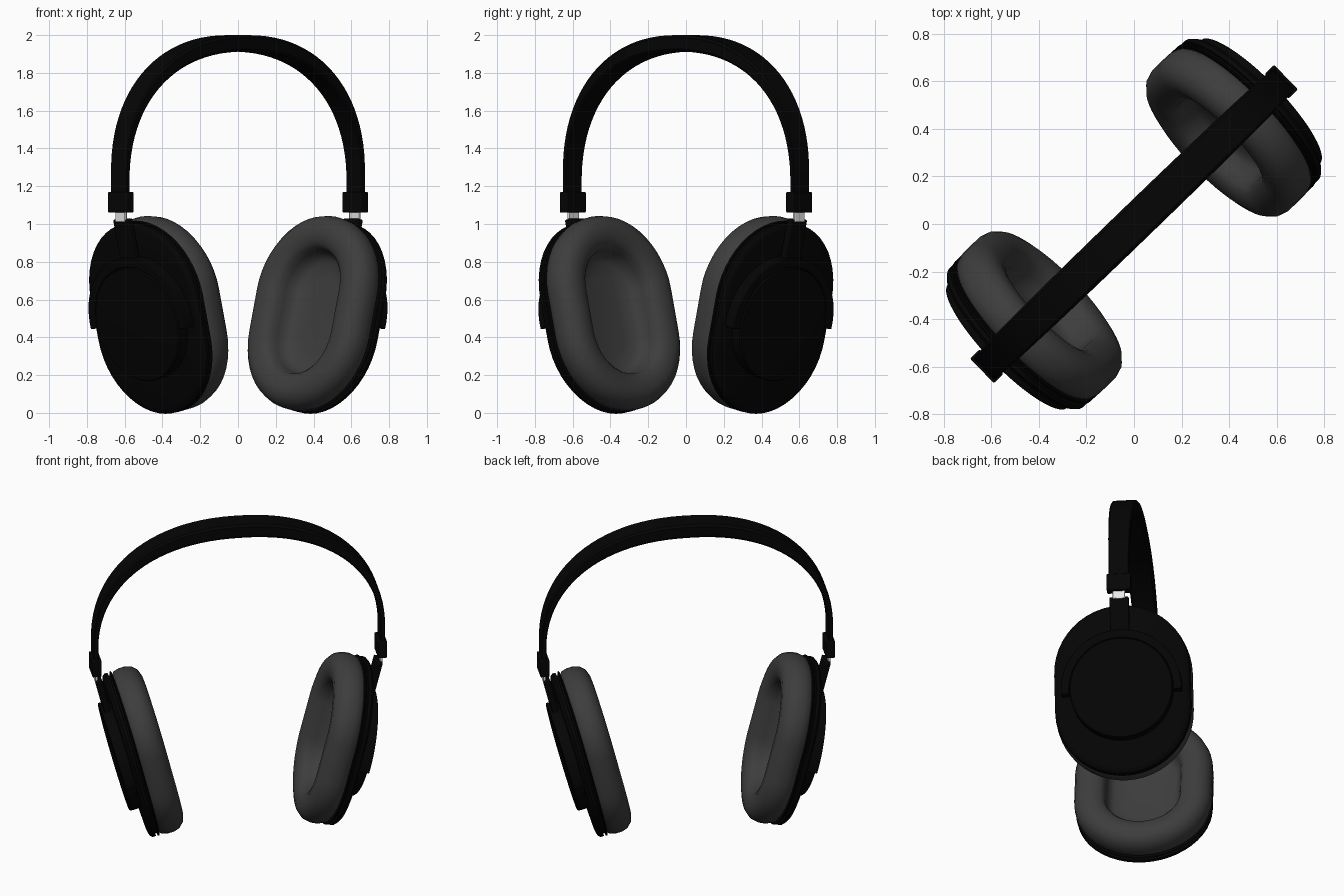
import bpy
import bmesh
from math import sin, cos, pi, radians
from mathutils import Matrix, Vector

cube = bpy.data.objects.get("Cube")
if cube:
    bpy.data.objects.remove(cube, do_unlink=True)

YAW = radians(44)        # direction of the headband in plan
LEAN = radians(14.3)     # ear cups lean inward at the bottom
CUP_S, CUP_Z = 0.704, 0.489
STRAIGHT = 0.115         # half length of the straight sides of a cup


def material(name, value, rough):
    mat = bpy.data.materials.new(name)
    mat.use_nodes = True
    color = (value, value, value, 1)
    mat.diffuse_color = color
    bsdf = mat.node_tree.nodes["Principled BSDF"]
    bsdf.inputs["Base Color"].default_value = color
    bsdf.inputs["Roughness"].default_value = rough
    return mat


black = material("black plastic", 0.0014, 0.6)
grey = material("dark grey cushion", 0.047, 0.7)
silver = material("silver metal", 0.8, 0.4)


def loft(name, rings, mat, frame, bevel=0.0, angle=35):
    """Skin a list of equal rings, cap both ends and place by frame."""
    bm = bmesh.new()
    loops = [[bm.verts.new(frame @ Vector(p)) for p in ring] for ring in rings]
    for a, b in zip(loops, loops[1:]):
        for i in range(len(a)):
            j = (i + 1) % len(a)
            bm.faces.new((a[i], a[j], b[j], b[i]))
    bm.faces.new(loops[0])
    bm.faces.new(loops[-1])
    bmesh.ops.recalc_face_normals(bm, faces=bm.faces)
    mesh = bpy.data.meshes.new(name)
    bm.to_mesh(mesh)
    bm.free()
    mesh.materials.append(mat)
    obj = bpy.data.objects.new(name, mesh)
    bpy.context.collection.objects.link(obj)
    if bevel:
        mod = obj.modifiers.new("soft edges", "BEVEL")
        mod.width = bevel
        mod.segments = 2
    bpy.ops.object.select_all(action="DESELECT")
    obj.select_set(True)
    bpy.context.view_layer.objects.active = obj
    bpy.ops.object.shade_smooth_by_angle(angle=radians(angle))
    return obj


def capsule(r, n, straight=STRAIGHT, steps=24):
    """Outline in the cup plane: x across, y up, z outward."""
    ring = []
    for k in range(2 * (steps + 1)):
        half = k // (steps + 1)
        a = pi * (k - half) / steps
        ring.append((r * cos(a), r * sin(a) + (-straight if half else straight), n))
    return ring


def box(x0, x1, y0, y1, z0, z1):
    return [[(x0, y0, z), (x1, y0, z), (x1, y1, z), (x0, y1, z)] for z in (z0, z1)]


# Headband: rounded strap, thick and wide on top, thin at the ends
def band_rings():
    path = [(0.88, 1.13), (0.88, 1.19)]
    steps = 48
    for i in range(steps + 1):
        a = pi * i / steps
        c, s = cos(a), sin(a)
        x = 0.88 * abs(c) ** 0.9 * (1 if c > 0 else -1)
        path.append((x, 1.25 + 0.75 * max(s, 0) ** 0.9))
    path += [(-0.88, 1.19), (-0.88, 1.13)]
    rings = []
    for i, (x, z) in enumerate(path):
        before, after = path[max(i - 1, 0)], path[min(i + 1, len(path) - 1)]
        d = Vector((after[0] - before[0], 0, after[1] - before[1])).normalized()
        inward = Vector((-d.z, 0, d.x))
        rise = max(0, (z - 1.25) / 0.75)
        thick = 0.027 + 0.06 * rise ** 1.5
        half = 0.06 + 0.018 * rise
        b = thick * 0.15
        section = [(b, half), (0, half - b), (0, b - half), (b, -half),
                   (thick - b, -half), (thick, b - half), (thick, half - b),
                   (thick - b, half)]
        rings.append([Vector((x, w, z)) + inward * h for h, w in section])
    return rings


loft("headband", band_rings(), black, Matrix.Rotation(YAW, 4, "Z"), angle=40)

CUSHION = [(0.38, -0.08), (0.402, -0.10), (0.412, -0.135), (0.412, -0.175),
           (0.40, -0.212), (0.37, -0.242), (0.33, -0.255), (0.285, -0.25),
           (0.25, -0.237), (0.23, -0.215), (0.22, -0.175), (0.21, -0.13),
           (0.18, -0.105), (0.10, -0.092)]
SHELL = [(0.38, -0.086), (0.405, -0.086), (0.41, -0.082), (0.405, -0.076),
         (0.388, -0.074), (0.388, -0.064), (0.406, -0.062), (0.406, -0.044),
         (0.393, -0.029), (0.37, -0.023)]
DISC = [(0.31, -0.04), (0.31, 0.037), (0.304, 0.045), (0.27, 0.046)]

for side, turn in (("left", 0), ("right", pi)):
    plan = Matrix.Rotation(YAW + turn, 4, "Z")
    # Cup frame columns: across, up along the cup, outward
    up = (sin(LEAN), 0, cos(LEAN))
    out = (cos(LEAN), 0, -sin(LEAN))
    axes = Matrix(((0, up[0], out[0]), (1, 0, 0), (0, up[2], out[2]))).to_4x4()
    cup = plan @ Matrix.Translation((CUP_S, 0, CUP_Z)) @ axes

    # Ear cup: cushion with hollow, grooved shell, round cover
    loft(side + "_cushion", [capsule(r, n) for r, n in CUSHION], grey, cup, angle=60)
    loft(side + "_shell", [capsule(r, n) for r, n in SHELL], black, cup)
    hub = cup @ Matrix.Translation((0, -0.012, 0))
    loft(side + "_cover_disc", [capsule(r, n, 0) for r, n in DISC], black, hub)

    # Yoke: half ring around the cover, with a stem up to the slider
    arc = []
    for i in range(33):
        a = radians(-4 + 188 * i / 32)
        arc.append([(r * cos(a), r * sin(a), n) for r, n in
                    ((0.312, -0.04), (0.312, 0.042), (0.362, 0.042), (0.362, -0.04))])
    loft(side + "_yoke", arc, black, hub, bevel=0.004)
    loft(side + "_yoke_stem", box(-0.057, 0.057, 0.32, 0.556, -0.012, 0.027),
         black, cup, bevel=0.006)

    # Slider post and clamp at the end of the headband
    loft(side + "_slider_post", box(0.852, 0.868, -0.037, 0.037, 1.01, 1.09),
         silver, plan, bevel=0.004)
    loft(side + "_clamp", box(0.835, 0.89, -0.072, 0.072, 1.06, 1.17),
         black, plan, bevel=0.006)
